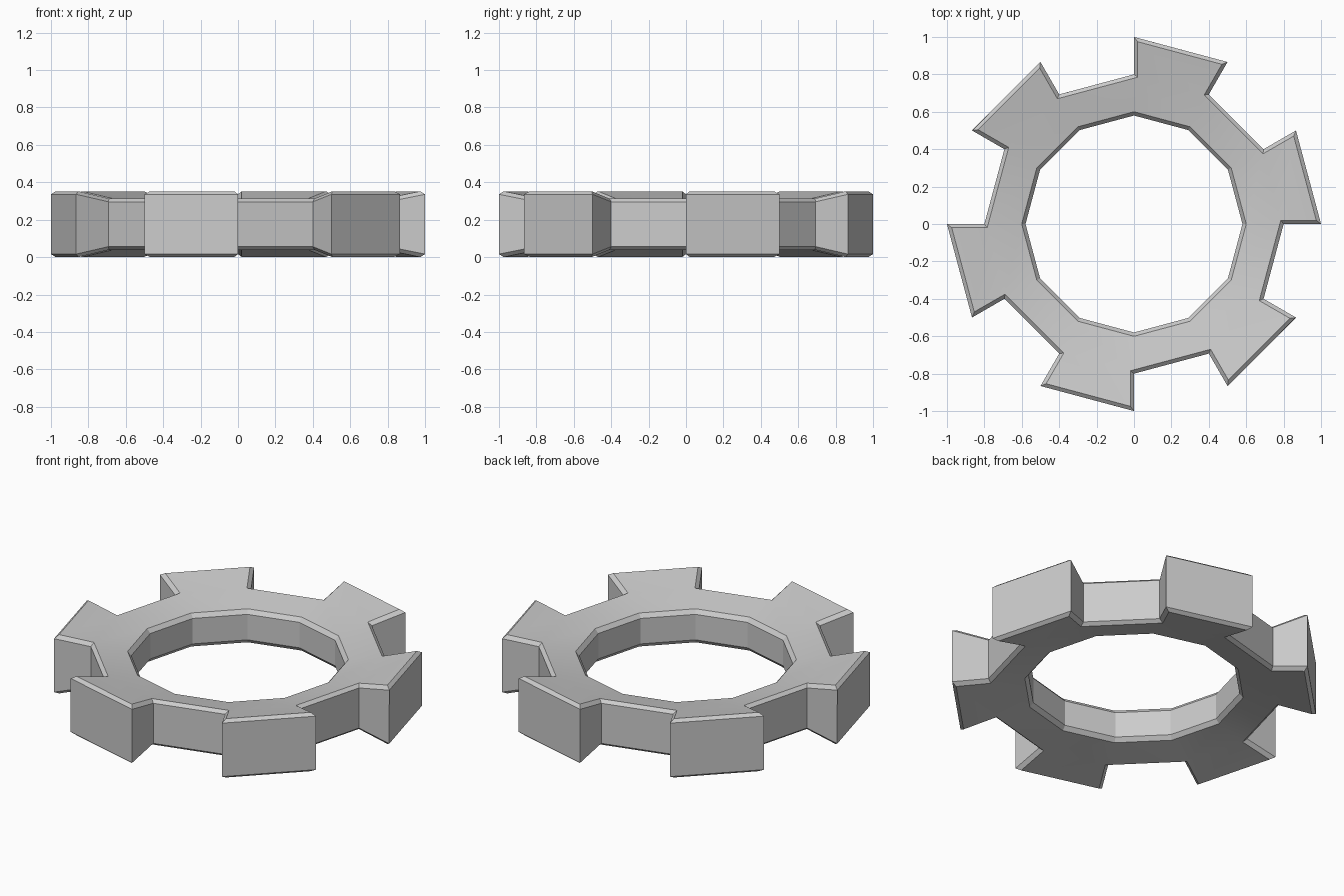
import bpy, bmesh, math

if "Cube" in bpy.data.objects:
    bpy.data.objects.remove(bpy.data.objects["Cube"])

SIDES = 12
R_HOLE, R_GAP, R_TIP = 0.58, 0.80, 1.0
BEVEL = 0.02
MID = 0.176


def half_height(r):
    # top and bottom are shallow cones, thickest at the tooth tips
    return 0.18 - 0.2 * (R_TIP - r)


bm = bmesh.new()

# rings of vertices: grid[radius][side][step]
grid = {}
for r in (R_HOLE, R_GAP, R_TIP):
    for s in (1, -1):
        for i in range(SIDES):
            a = 2 * math.pi * i / SIDES
            grid[r, s, i] = bm.verts.new(
                (r * math.cos(a), r * math.sin(a), MID + s * half_height(r)))


def cap(r0, r1, i, j):
    for s in (1, -1):
        bm.faces.new([grid[r0, s, i], grid[r1, s, i], grid[r1, s, j], grid[r0, s, j]])


def wall(ra, i, rb, j):
    bm.faces.new([grid[ra, 1, i], grid[rb, 1, j], grid[rb, -1, j], grid[ra, -1, i]])


for i in range(SIDES):
    j = (i + 1) % SIDES
    # ring body and hole wall
    cap(R_HOLE, R_GAP, i, j)
    wall(R_HOLE, i, R_HOLE, j)
    if i % 2 == 0:
        # tooth
        cap(R_GAP, R_TIP, i, j)
        wall(R_TIP, i, R_TIP, j)
        wall(R_GAP, i, R_TIP, i)
        wall(R_GAP, j, R_TIP, j)
    else:
        # gap between teeth
        wall(R_GAP, i, R_GAP, j)

bmesh.ops.recalc_face_normals(bm, faces=bm.faces[:])

# chamfer only the upper and lower rims
rims = [e for e in bm.edges
        if (e.verts[0].co.z - MID) * (e.verts[1].co.z - MID) > 0
        and e.calc_face_angle(0) > math.radians(45)]
bmesh.ops.bevel(bm, geom=rims, offset=BEVEL, offset_type='OFFSET',
                segments=1, profile=0.5, affect='EDGES')

mesh = bpy.data.meshes.new("toothed_ring")
bm.to_mesh(mesh)
bm.free()
ring = bpy.data.objects.new("toothed_ring", mesh)
bpy.context.collection.objects.link(ring)

# smooth only the shallow creases on the conical faces
bpy.context.view_layer.objects.active = ring
ring.select_set(True)
bpy.ops.object.shade_smooth_by_angle(angle=math.radians(20))
